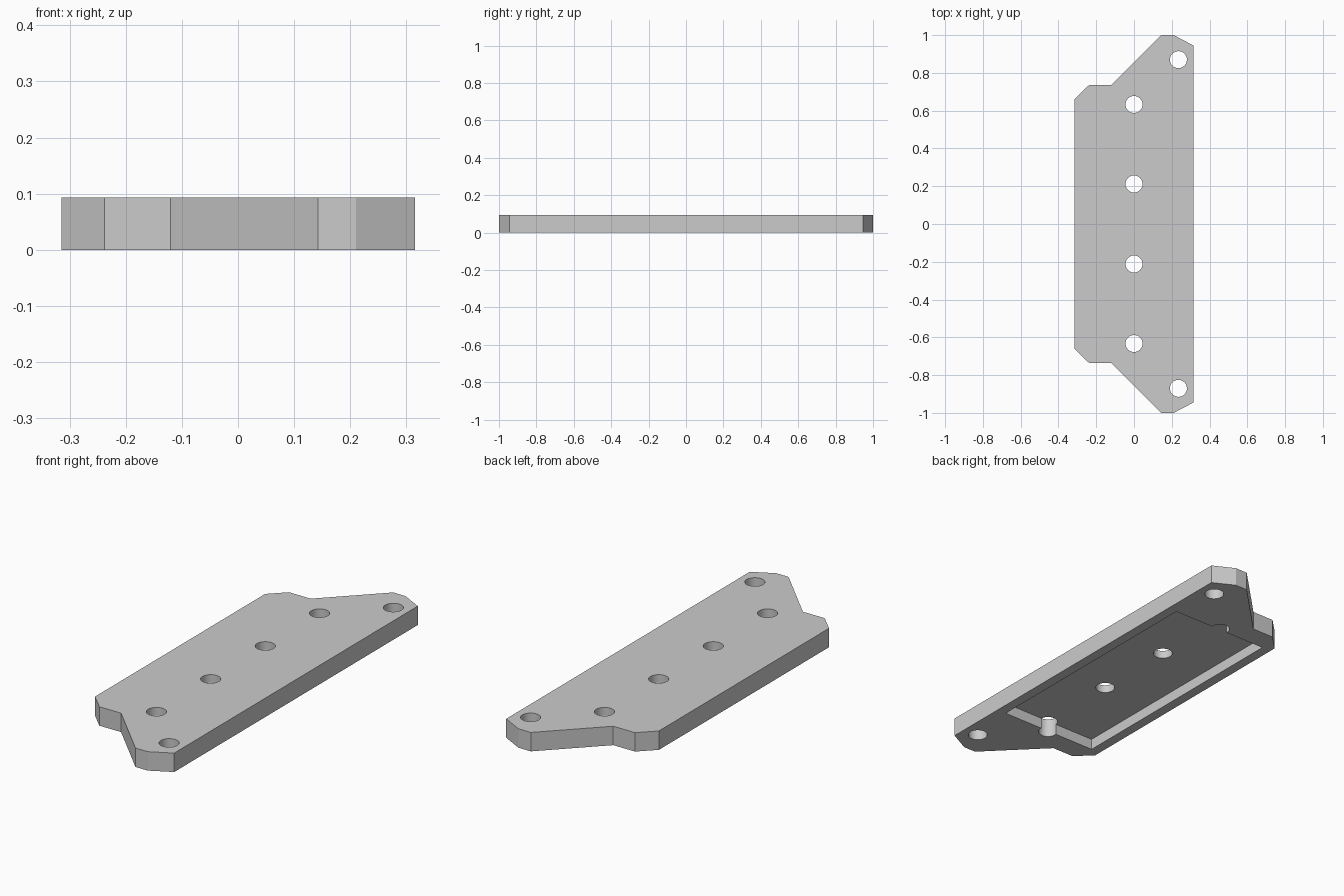
import bpy, bmesh, math

cube = bpy.data.objects.get("Cube")
if cube:
    bpy.data.objects.remove(cube, do_unlink=True)

HEIGHT = 0.093
POCKET_DEPTH = 0.054
HOLE_RADIUS = 0.045

grey = bpy.data.materials.new("light grey")
grey.use_nodes = True
colour = (0.6, 0.6, 0.6, 1)
grey.diffuse_color = colour
grey.node_tree.nodes["Principled BSDF"].inputs["Base Color"].default_value = colour


def prism(name, outline, z0, z1):
    """Extrude a counter-clockwise outline from z0 up to z1."""
    bm = bmesh.new()
    face = bm.faces.new([bm.verts.new((x, y, z0)) for x, y in outline])
    top = bmesh.ops.extrude_face_region(bm, geom=[face])["geom"]
    moved = [v for v in top if isinstance(v, bmesh.types.BMVert)]
    bmesh.ops.translate(bm, verts=moved, vec=(0, 0, z1 - z0))
    bmesh.ops.recalc_face_normals(bm, faces=bm.faces)
    mesh = bpy.data.meshes.new(name)
    bm.to_mesh(mesh)
    bm.free()
    mesh.materials.append(grey)
    obj = bpy.data.objects.new(name, mesh)
    bpy.context.collection.objects.link(obj)
    return obj


def circle(cx, cy, radius, sides=48):
    angles = [math.tau * (i + 0.5) / sides for i in range(sides)]
    return [(cx + radius * math.cos(a), cy + radius * math.sin(a)) for a in angles]


# Plate outline: one half, mirrored front to back
half = [(0.315, 0.945), (0.21, 1), (0.143, 1),
        (-0.12, 0.736), (-0.238, 0.736), (-0.315, 0.66)]
outline = half + [(x, -y) for x, y in reversed(half)]
plate = prism("mounting_plate", outline, 0, HEIGHT)

# Shallow rectangular pocket in the underside
px, py = 0.265, 0.628
cutters = [prism("pocket_cutter", [(px, -py), (px, py), (-px, py), (-px, -py)],
                 -0.1, POCKET_DEPTH)]

# Through holes: four along the middle and one in each pointed end
for x, y in [(0, 0.212), (0, 0.633), (0.235, 0.87)]:
    for side in (1, -1):
        cutters.append(prism("hole_cutter", circle(x, side * y, HOLE_RADIUS),
                             -0.2, HEIGHT + 0.1))

# Cut, then discard the cutters
bpy.context.view_layer.objects.active = plate
for cutter in cutters:
    mod = plate.modifiers.new("cut", "BOOLEAN")
    mod.operation = "DIFFERENCE"
    mod.solver = "EXACT"
    mod.object = cutter
    bpy.ops.object.modifier_apply(modifier=mod.name)
    bpy.data.objects.remove(cutter, do_unlink=True)

# Round hole walls, crisp edges elsewhere
bpy.ops.object.select_all(action="DESELECT")
plate.select_set(True)
bpy.ops.object.shade_smooth_by_angle(angle=math.radians(20))
